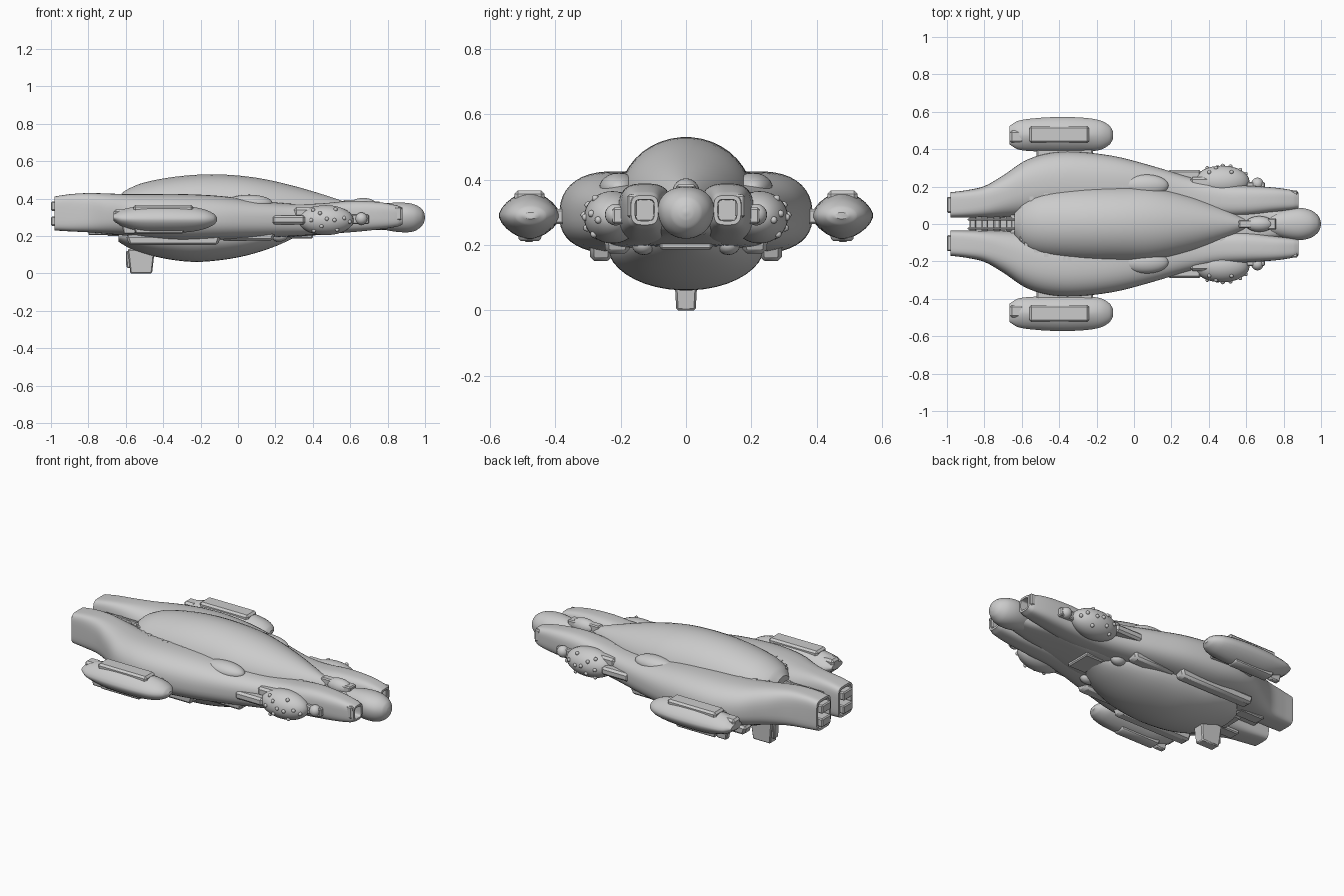
import bpy, bmesh, math, random
from mathutils import Vector, Matrix

random.seed(4)
GREY = bpy.data.materials.new("hull grey")
GREY.diffuse_color = (0.6, 0.6, 0.6, 1)


def finish(name, bm):
    bmesh.ops.recalc_face_normals(bm, faces=bm.faces)
    me = bpy.data.meshes.new(name)
    bm.to_mesh(me)
    bm.free()
    me.materials.append(GREY)
    ob = bpy.data.objects.new(name, me)
    bpy.context.collection.objects.link(ob)
    return ob


def sample(keys, x):
    """Smooth interpolation of section keys (first entry is x)."""
    i = 0
    while i < len(keys) - 2 and x > keys[i + 1][0]:
        i += 1
    a, b = keys[i], keys[i + 1]
    p, q = keys[max(i - 1, 0)], keys[min(i + 2, len(keys) - 1)]
    h = b[0] - a[0]
    t = min(max((x - a[0]) / h, 0), 1)
    out = []
    for k in range(1, len(a)):
        ma = (b[k] - p[k]) / (b[0] - p[0]) * h
        mb = (q[k] - a[k]) / (q[0] - a[0]) * h
        out.append((2*t**3 - 3*t**2 + 1) * a[k] + (t**3 - 2*t**2 + t) * ma
                   + (3*t**2 - 2*t**3) * b[k] + (t**3 - t**2) * mb)
    return out


def loft(name, keys, side=1, sub=5, n=40, rear=None, front=None):
    """Keys: x, y_in, y_out, z_bottom, z_widest, z_top, roundness exponent.
    rear/front = (rim, depth) cuts a recess into that end."""
    bm = bmesh.new()
    rings = []
    xs = [a[0] + (b[0] - a[0]) * j / sub for a, b in zip(keys, keys[1:]) for j in range(sub)]
    for x in xs + [keys[-1][0]]:
        y0, y1, zb, zm, zt, e = sample(keys, x)
        ring = []
        for i in range(n):
            a = 2 * math.pi * (i + 0.5) / n
            c, s = math.cos(a), math.sin(a)
            y = (y0 + y1) / 2 + (y1 - y0) / 2 * math.copysign(abs(c) ** (2 / e), c)
            z = zm + ((zt - zm) if s > 0 else (zm - zb)) * math.copysign(abs(s) ** (2 / e), s)
            ring.append(bm.verts.new((x, side * y, z)))
        rings.append(ring)
    for r, q in zip(rings, rings[1:]):
        for i in range(n):
            j = (i + 1) % n
            bm.faces.new((r[i], r[j], q[j], q[i]))
    caps = [bm.faces.new(rings[0]), bm.faces.new(rings[-1])]
    bmesh.ops.recalc_face_normals(bm, faces=bm.faces)
    for cap, cut in zip(caps, (rear, front)):
        if cut:
            bmesh.ops.inset_individual(bm, faces=[cap], thickness=cut[0])
            bmesh.ops.inset_individual(bm, faces=[cap], thickness=0.002, depth=-cut[1])
    return finish(name, bm)


def box(name, x, y, z, taper=1.0, bevel=0.006):
    """Bevelled box from (min, max) ranges; taper scales the bottom."""
    bm = bmesh.new()
    bmesh.ops.create_cube(bm, size=1)
    c = Vector([sum(r) / 2 for r in (x, y, z)])
    d = [abs(r[1] - r[0]) for r in (x, y, z)]
    for v in bm.verts:
        k = taper if v.co.z < 0 else 1
        v.co = c + Vector((v.co.x * d[0] * k, v.co.y * d[1] * k, v.co.z * d[2]))
    if bevel:
        bmesh.ops.bevel(bm, geom=bm.edges[:], offset=min(bevel, min(d) * 0.3), segments=1, affect='EDGES')
    return finish(name, bm)


def ball(name, c, r, u=32, v=20):
    bm = bmesh.new()
    bmesh.ops.create_uvsphere(bm, u_segments=u, v_segments=v, radius=1,
                              matrix=Matrix.Translation(c) @ Matrix.Diagonal((*r, 1)))
    return finish(name, bm)


# Upper dome and lower belly
dome = [(-0.64, -0.07, 0.07, 0.30, 0.34, 0.41, 2), (-0.60, -0.13, 0.13, 0.28, 0.34, 0.445, 2),
        (-0.5, -0.175, 0.175, 0.26, 0.34, 0.487, 2), (-0.3, -0.20, 0.20, 0.25, 0.34, 0.522, 2),
        (-0.1, -0.205, 0.205, 0.25, 0.34, 0.53, 2), (0.1, -0.197, 0.197, 0.25, 0.34, 0.512, 2),
        (0.3, -0.15, 0.15, 0.25, 0.33, 0.468, 2), (0.5, -0.075, 0.075, 0.27, 0.33, 0.408, 2),
        (0.6, -0.025, 0.025, 0.3, 0.33, 0.372, 2)]
loft("upper_dome", dome)
loft("lower_belly", [
    (-0.64, -0.10, 0.10, 0.17, 0.2, 0.25, 2), (-0.57, -0.18, 0.18, 0.13, 0.2, 0.27, 2),
    (-0.42, -0.23, 0.23, 0.085, 0.2, 0.28, 2), (-0.25, -0.24, 0.24, 0.062, 0.2, 0.28, 2),
    (-0.1, -0.237, 0.237, 0.07, 0.2, 0.28, 2), (0.05, -0.21, 0.21, 0.097, 0.2, 0.27, 2),
    (0.2, -0.15, 0.15, 0.145, 0.21, 0.26, 2), (0.32, -0.05, 0.05, 0.2, 0.22, 0.25, 2)])
# Spine joining the hulls, nose and cockpit bump
loft("central_spine", [
    (-0.66, -0.12, 0.12, 0.24, 0.3, 0.37, 4), (-0.2, -0.2, 0.2, 0.2, 0.3, 0.38, 4),
    (0.3, -0.16, 0.16, 0.195, 0.27, 0.36, 4), (0.6, -0.11, 0.11, 0.225, 0.28, 0.355, 4),
    (0.82, -0.065, 0.065, 0.235, 0.29, 0.35, 3)])
loft("nose", [
    (0.72, -0.05, 0.05, 0.25, 0.31, 0.36, 2), (0.80, -0.075, 0.075, 0.23, 0.31, 0.376, 2.1),
    (0.88, -0.086, 0.086, 0.22, 0.31, 0.379, 2.1), (0.94, -0.076, 0.076, 0.225, 0.306, 0.37, 2),
    (0.98, -0.05, 0.05, 0.25, 0.302, 0.348, 2), (0.995, -0.025, 0.025, 0.275, 0.3, 0.325, 2),
    (1.0, -0.004, 0.004, 0.296, 0.3, 0.304, 2)])
ball("cockpit_bump", (0.67, 0, 0.36), (0.075, 0.042, 0.044))
box("cockpit_rear_block", (0.56, 0.64), (-0.022, 0.022), (0.34, 0.392))
box("cockpit_front_block", (0.70, 0.76), (-0.03, 0.03), (0.34, 0.385))

# Stern channel machinery and ventral fin
box("stern_channel_floor", (-0.88, -0.6), (-0.05, 0.05), (0.27, 0.33))
for i in range(4):
    x = -0.88 + i * 0.065
    box("stern_rib", (x, x + 0.035), (-0.04, 0.04), (0.32, 0.365 + 0.008 * (i % 2)))
for y in (-0.03, 0.018):
    box("stern_rail", (-0.89, -0.62), (y, y + 0.012), (0.33, 0.375))
box("ventral_fin", (-0.59, -0.445), (-0.037, 0.037), (0.0, 0.13), taper=0.8)
box("fin_rear_vent", (-0.6, -0.57), (-0.024, 0.024), (0.03, 0.12), taper=0.8)
box("belly_stern_block", (-0.7, -0.56), (-0.07, 0.07), (0.2, 0.28))
box("chin_sensor", (0.28, 0.4), (-0.08, 0.08), (0.187, 0.215))

# Side hull sections, from engines to forward intakes
hull = [(-0.98, 0.035, 0.17, 0.23, 0.32, 0.412, 5), (-0.9, 0.035, 0.18, 0.225, 0.32, 0.424, 4.5),
        (-0.8, 0.035, 0.203, 0.22, 0.315, 0.43, 3.6), (-0.7, 0.035, 0.26, 0.212, 0.305, 0.428, 2.8),
        (-0.58, 0.04, 0.34, 0.2, 0.295, 0.424, 2.5), (-0.45, 0.05, 0.38, 0.185, 0.29, 0.425, 2.4),
        (-0.3, 0.05, 0.386, 0.175, 0.29, 0.425, 2.4), (-0.1, 0.05, 0.362, 0.18, 0.29, 0.415, 2.4),
        (0.1, 0.05, 0.31, 0.19, 0.29, 0.39, 2.5), (0.3, 0.04, 0.25, 0.2, 0.29, 0.372, 2.6),
        (0.45, 0.04, 0.215, 0.21, 0.295, 0.375, 2.8), (0.6, 0.045, 0.205, 0.22, 0.305, 0.388, 3),
        (0.75, 0.065, 0.195, 0.235, 0.31, 0.382, 3.2), (0.85, 0.078, 0.18, 0.25, 0.31, 0.364, 3.5),
        (0.88, 0.085, 0.168, 0.262, 0.31, 0.352, 3.5)]
pod = [(-0.665, 0.425, 0.525, 0.283, 0.3, 0.318, 2), (-0.62, 0.398, 0.552, 0.25, 0.292, 0.342, 1.7),
       (-0.52, 0.387, 0.567, 0.222, 0.29, 0.361, 1.6), (-0.4, 0.384, 0.573, 0.217, 0.29, 0.365, 1.6),
       (-0.27, 0.386, 0.569, 0.22, 0.29, 0.36, 1.6), (-0.18, 0.396, 0.554, 0.237, 0.29, 0.343, 1.8),
       (-0.13, 0.425, 0.525, 0.26, 0.29, 0.32, 2), (-0.112, 0.455, 0.495, 0.28, 0.29, 0.3, 2)]

for s in (1, -1):
    def sy(a, b):
        return sorted((s * a, s * b))
    loft("side_hull", hull, s, rear=(0.014, 0.07), front=(0.012, 0.05))
    # Engine nozzle blocks inside the stern opening
    for z in (0.255, 0.335):
        box("engine_nozzle", (-1.0, -0.9), sy(0.06, 0.145), (z, z + 0.05))
    box("engine_under_vent", (-0.8, -0.64), sy(0.07, 0.14), (0.205, 0.24))
    # Outrigger pod, its pylon, roof panel and rear exhaust
    loft("outrigger_pod", pod, s, n=24)
    box("pod_pylon", (-0.52, -0.22), sy(0.32, 0.42), (0.265, 0.31))
    box("pod_roof_panel", (-0.56, -0.24), sy(0.432, 0.525), (0.33, 0.367), bevel=0.012)
    box("pod_exhaust", (-0.665, -0.59), sy(0.432, 0.50), (0.27, 0.343), bevel=0.012)
    box("pod_belly_panel", (-0.56, -0.28), sy(0.44, 0.515), (0.213, 0.25), taper=0.9)
    box("pod_tail_skid", (-0.62, -0.54), sy(0.46, 0.50), (0.21, 0.26), taper=0.8)
    # Long strake under the side hull
    box("lower_strake", (-0.60, -0.09), sy(0.225, 0.295), (0.152, 0.205), taper=0.93, bevel=0.012)
    box("strake_fairing", (-0.1, 0.2), sy(0.17, 0.25), (0.175, 0.22), taper=0.9, bevel=0.012)
    # Oval shoulder blister
    ball("shoulder_blister", (0.06, s * 0.205, 0.375), (0.125, 0.06, 0.046))
    # Studded turret bulge with neighbours
    c, r = Vector((0.47, s * 0.225, 0.285)), (0.148, 0.087, 0.08)
    ball("turret_bulge", c, r)
    for lon, lat in [(-60, 0), (-32, 0), (-10, -24), (-14, 28), (18, 0), (42, 8), (60, -6),
                     (-38, 42), (30, 46), (32, -40), (-38, -45), (2, 5)]:
        a, b = math.radians(lon), math.radians(lat)
        d = Vector((math.sin(a) * math.cos(b) * r[0], s * math.cos(a) * math.cos(b) * r[1], math.sin(b) * r[2]))
        ball("turret_stud", c + d, (0.011, 0.011, 0.011), 10, 6)
    ball("forward_sensor", (0.66, s * 0.215, 0.293), (0.033, 0.033, 0.033), 20, 12)
    box("sensor_mount", (0.6, 0.7), sy(0.17, 0.225), (0.265, 0.315))
    box("turret_boom", (0.18, 0.36), sy(0.18, 0.29), (0.262, 0.31), bevel=0.012)
    box("turret_saddle", (0.3, 0.44), sy(0.15, 0.25), (0.3, 0.352), bevel=0.012)
    box("intake_brow", (0.84, 0.875), sy(0.15, 0.18), (0.285, 0.355))
    ball("chin_dome", (0.22, s * 0.13, 0.2), (0.045, 0.035, 0.03), 20, 12)
    # Ragged machinery seam around the dome
    for i in range(44):
        x = -0.61 + i * 0.0255
        y0, y1, zb, zm, zt, e = sample(dome, x)
        hz = sample(hull, x)[4] - 0.012
        k = min(max((hz - zm) / (zt - zm), 0), 0.95)
        y = y1 * math.sqrt(1 - k * k) + random.uniform(-0.004, 0.01)
        h = random.uniform(-0.004, 0.012)
        box("seam_machinery", (x, x + random.uniform(0.012, 0.026)), sy(y - 0.012, y + 0.012),
            (hz - 0.04, hz + h), bevel=0)

# Smooth hulls with crisp panel edges
bpy.ops.object.select_all(action='SELECT')
bpy.context.view_layer.objects.active = bpy.context.scene.objects[0]
bpy.ops.object.shade_smooth_by_angle(angle=math.radians(35))
